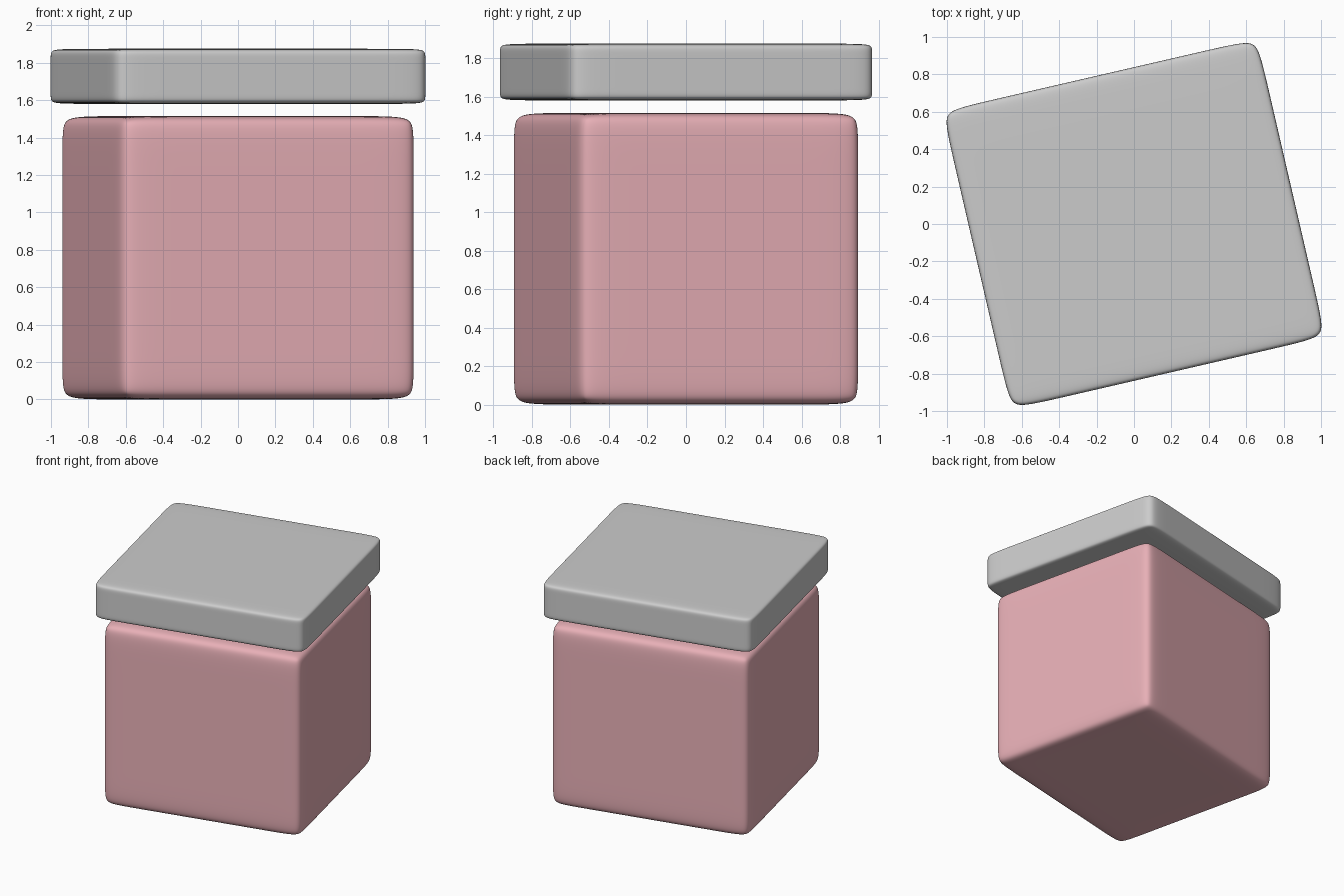
import bpy, bmesh, math
from mathutils import Matrix, Vector

if "Cube" in bpy.data.objects:
    bpy.data.objects.remove(bpy.data.objects["Cube"])

TURN = math.radians(13)


def soft_box(name, size, z0, loop, color=None):
    """Box with support loops near each edge, smoothed by subdivision."""
    bm = bmesh.new()
    bmesh.ops.create_cube(bm, size=1, matrix=Matrix.Diagonal((*size, 1)))
    for axis in range(3):
        for sign in (-1, 1):
            normal = Vector((0, 0, 0))
            normal[axis] = sign
            bmesh.ops.bisect_plane(
                bm, geom=bm.verts[:] + bm.edges[:] + bm.faces[:],
                plane_co=normal * (size[axis] / 2 - loop[axis]), plane_no=normal)
    for f in bm.faces:
        f.smooth = True
    mesh = bpy.data.meshes.new(name)
    bm.to_mesh(mesh)
    bm.free()
    obj = bpy.data.objects.new(name, mesh)
    bpy.context.collection.objects.link(obj)
    obj.location.z = z0 + size[2] / 2
    obj.rotation_euler.z = TURN
    sub = obj.modifiers.new("smooth", 'SUBSURF')
    sub.levels = sub.render_levels = 4
    if color:
        mat = bpy.data.materials.new(name + "_color")
        mat.diffuse_color = color
        mat.use_nodes = True
        mat.node_tree.nodes["Principled BSDF"].inputs["Base Color"].default_value = mat.diffuse_color
        mesh.materials.append(mat)
    return obj


# Pink container body
soft_box("box_body", (1.625, 1.505, 1.515), 0.0, (0.15, 0.15, 0.14), (0.8, 0.43, 0.47, 1))
# Grey lid floating just above the body
soft_box("lid", (1.726, 1.634, 0.295), 1.58, (0.16, 0.16, 0.035))
